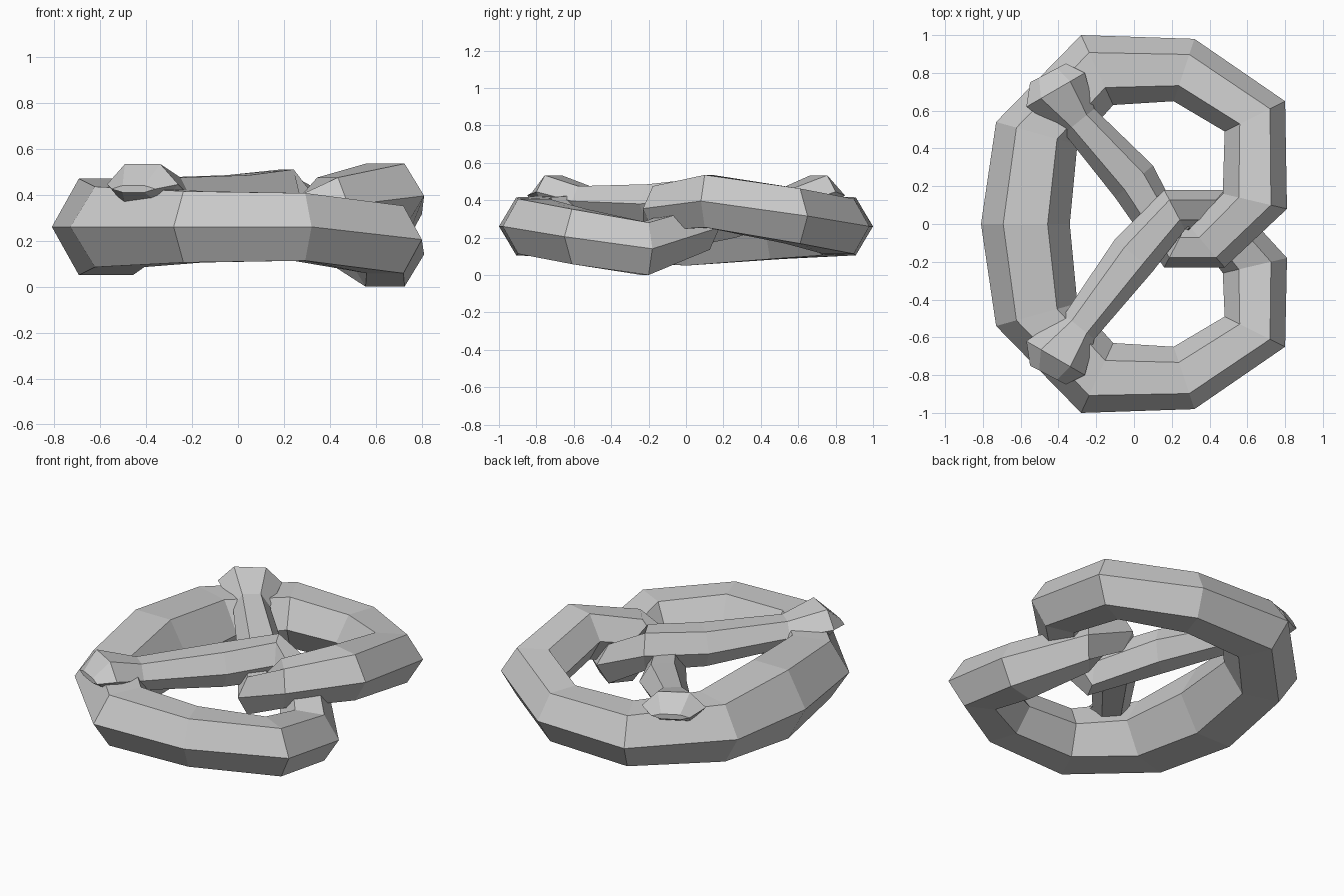
import bpy
import bmesh
from mathutils import Vector

# Remove the default object only
cube = bpy.data.objects.get("Cube")
if cube:
    bpy.data.objects.remove(cube, do_unlink=True)

# Single plain colour
grey = bpy.data.materials.new("plain_grey")
grey.use_nodes = True
colour = (0.6, 0.6, 0.6, 1)
grey.diffuse_color = colour
grey.node_tree.nodes["Principled BSDF"].inputs["Base Color"].default_value = colour

# Rings of one half, from the thick middle to the free end:
# outer ridge x y, inner ridge x y, half height, front z, back z, back y shift
SECTIONS = [
    (-.81, 0, -.34, 0, .21, .265, .265, 0),        # thick middle
    (-.73, -.54, -.30, -.42, .175, .265, .265, 0),
    (-.28, -1, -.11, -.63, .155, .265, .265, 0),   # lobe
    (.32, -.98, .21, -.65, .147, .265, .265, 0),
    (.80, -.65, .48, -.49, .147, .21, .32, 0),
    (.81, -.18, .47, -.26, .14, .145, .40, -.10),
    (.48, .18, .30, -.03, .12, .26, .36, -.05),    # twist
    (.16, .18, .27, -.03, .115, .40, .25, -.05),
    (-.10, -.08, .10, -.25, .105, .385, .31, .06),  # arm
    (-.37, -.48, -.21, -.61, .08, .40, .39, 0),
    (-.57, -.62, -.26, -.80, .088, .45, .45, 0),   # knob
    (-.55, -.75, -.36, -.85, .015, .43, .43, 0),
]


def hexagon(section, back):
    """Six corners of a ring: ridge points at the sides, flat top and bottom."""
    ox, oy, ix, iy, h, z_front, z_back, shift = section
    z = z_back if back else z_front
    outer, inner = Vector((ox, oy, z)), Vector((ix, iy, z))
    if back:
        for p in (outer, inner):
            p.y = shift - p.y
    centre, side, up = (outer + inner) / 2, (outer - inner) / 2, Vector((0, 0, h))
    return [centre + side * a + up * b for a, b in
            ((1, 0), (.5, 1), (-.5, 1), (-1, 0), (-.5, -1), (.5, -1))]


# One strand running from the front knob, round both lobes, to the back knob
path = [hexagon(s, False) for s in reversed(SECTIONS)]
path += [hexagon(s, True) for s in SECTIONS[1:]]

bm = bmesh.new()
rings = [[bm.verts.new(p) for p in ring] for ring in path]
for a, b in zip(rings, rings[1:]):
    for i in range(6):
        j = (i + 1) % 6
        bm.faces.new((a[i], a[j], b[j], b[i]))
bm.faces.new(rings[0])
bm.faces.new(rings[-1])
bmesh.ops.recalc_face_normals(bm, faces=bm.faces)

# Settle the base on the ground
lowest = min(v.co.z for v in bm.verts)
bmesh.ops.translate(bm, verts=bm.verts, vec=(0, 0, -lowest))

mesh = bpy.data.meshes.new("twisted_dough_strand")
bm.to_mesh(mesh)
bm.free()
mesh.materials.append(grey)
strand = bpy.data.objects.new("twisted_dough_strand", mesh)
bpy.context.collection.objects.link(strand)
